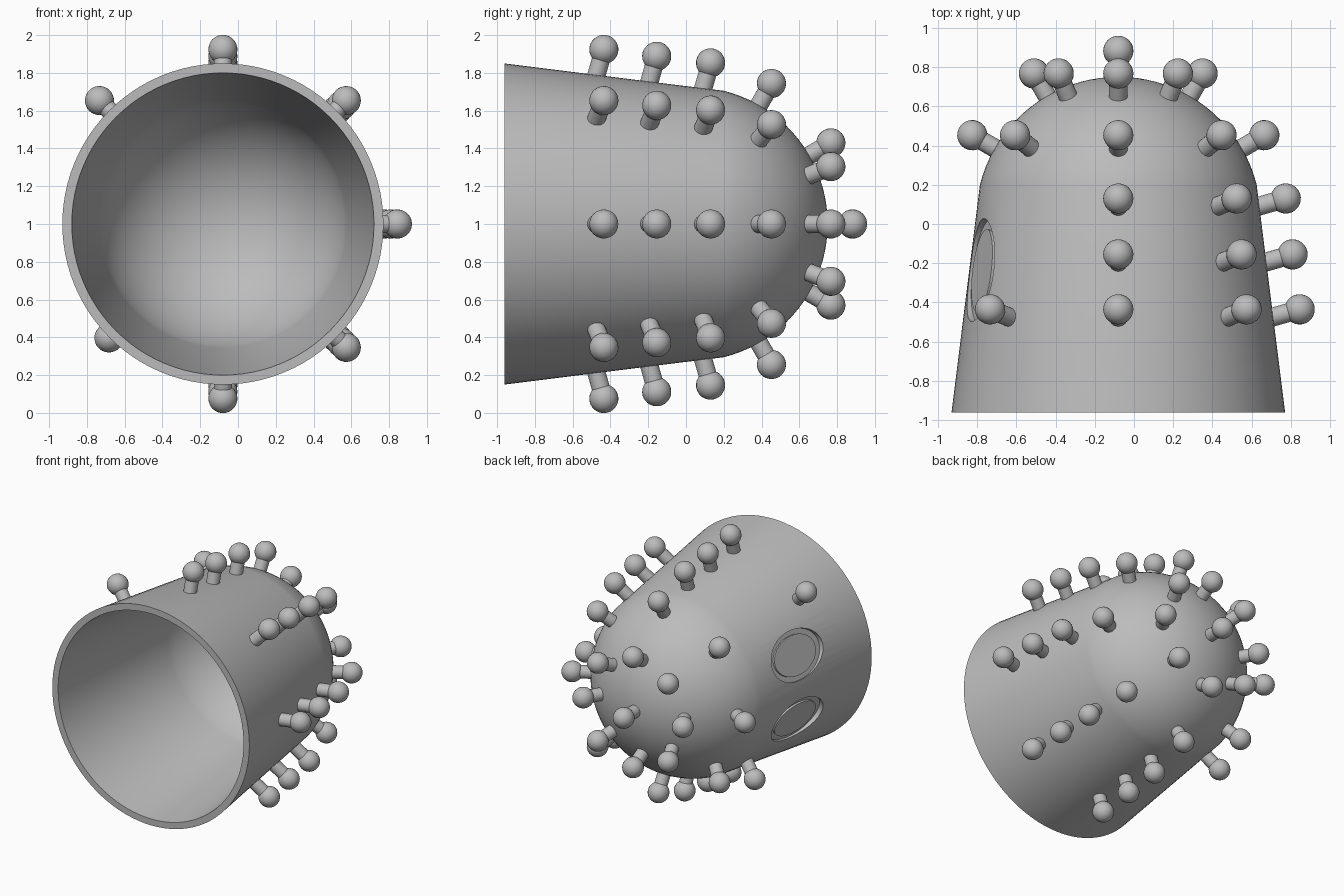
import bpy, bmesh
from math import sin, cos, tan, radians, pi
from mathutils import Vector, Matrix

cube = bpy.data.objects.get("Cube")
if cube:
    bpy.data.objects.remove(cube)

AXIS_X, AXIS_Z = -0.08, 1.0          # centre line of the cup, running along y
DOME_Y, DOME_R, WALL = 0.023, 0.727, 0.05
MOUTH_Y, MOUTH_R, JOIN_Y, JOIN_R = -0.96, 0.85, 0.2, 0.705
TAPER = (MOUTH_R - JOIN_R) / (JOIN_Y - MOUTH_Y)

grey = bpy.data.materials.new("plain grey")
grey.use_nodes = True
grey.diffuse_color = (0.5, 0.5, 0.5, 1)
grey.node_tree.nodes["Principled BSDF"].inputs["Base Color"].default_value = (0.5, 0.5, 0.5, 1)


def make_object(name, bm):
    bmesh.ops.recalc_face_normals(bm, faces=bm.faces)
    mesh = bpy.data.meshes.new(name)
    bm.to_mesh(mesh)
    bm.free()
    mesh.materials.append(grey)
    obj = bpy.data.objects.new(name, mesh)
    bpy.context.collection.objects.link(obj)
    return obj


def smooth(obj):
    bpy.ops.object.select_all(action='DESELECT')
    obj.select_set(True)
    bpy.context.view_layer.objects.active = obj
    bpy.ops.object.shade_smooth_by_angle(angle=radians(30))


def radial(angle):
    return Vector((cos(angle), 0, sin(angle)))


def place(angle, r, y):
    return Vector((AXIS_X, y, AXIS_Z)) + radial(angle) * r


# Hollow cup: outer and inner skins turned around the centre line
def dome(radius, steps=20):
    start = radians(14.1)
    arc = [start + (pi / 2 - start) * i / steps for i in range(steps + 1)]
    return [(radius * cos(a), DOME_Y + radius * sin(a)) for a in arc]


profile = dome(DOME_R)[::-1] + [(MOUTH_R, MOUTH_Y), (MOUTH_R - WALL, MOUTH_Y)] + dome(DOME_R - WALL)
bm = bmesh.new()
points = [bm.verts.new((AXIS_X + r, y, AXIS_Z)) for r, y in profile]
edges = [bm.edges.new(pair) for pair in zip(points, points[1:])]
bmesh.ops.spin(bm, geom=points + edges, cent=(AXIS_X, 0, AXIS_Z), axis=(0, 1, 0),
               angle=2 * pi, steps=96)
bmesh.ops.remove_doubles(bm, verts=bm.verts, dist=0.0005)
bmesh.ops.dissolve_degenerate(bm, edges=bm.edges, dist=0.0005)
cup = make_object("cup", bm)


# Oval recesses on the side, each holding a smaller flat oval plate
def oval(name, angle, scale, bottom, top):
    y = -0.235
    normal = (radial(angle) + Vector((0, TAPER, 0))).normalized()
    along = (Vector((0, 1, 0)) - normal * normal.y).normalized()
    side = normal.cross(along)
    frame = Matrix((along, side, normal)).transposed().to_4x4()
    centre = place(angle, MOUTH_R - TAPER * (y - MOUTH_Y), y) + normal * (bottom + top) / 2
    bm = bmesh.new()
    bmesh.ops.create_cone(bm, cap_ends=True, segments=48, radius1=1, radius2=1, depth=top - bottom)
    size = Matrix.Diagonal((0.265 * scale, 0.18 * scale, 1, 1))
    bm.transform(Matrix.Translation(centre) @ frame @ size)
    return make_object(name, bm)


for label, degrees in (("upper", 160.5), ("lower", 199.5)):
    angle = radians(degrees)
    cutter = oval(label + "_recess_cutter", angle, 1, -0.036, 0.1)
    cut = cup.modifiers.new(label + "_recess", 'BOOLEAN')
    cut.operation, cut.solver, cut.object = 'DIFFERENCE', 'EXACT', cutter
    cutter.hide_render = True
    cutter.hide_set(True)
    smooth(oval(label + "_oval_plate", angle, 0.8, -0.04, -0.022))

# Bake the cuts so that the smooth shading sees the final faces
bpy.context.view_layer.update()
baked = bpy.data.meshes.new_from_object(cup.evaluated_get(bpy.context.evaluated_depsgraph_get()))
cup.modifiers.clear()
cup.data = baked
for obj in [o for o in bpy.data.objects if o.name.endswith("cutter")]:
    bpy.data.objects.remove(obj)
smooth(cup)


# Pins: a short stem with a ball on its outer end
def pin(name, ball, direction, length):
    bm = bmesh.new()
    turn = direction.to_track_quat('Z', 'Y').to_matrix().to_4x4()
    bmesh.ops.create_cone(bm, cap_ends=True, segments=24, radius1=0.048, radius2=0.048, depth=length,
                          matrix=Matrix.Translation(ball - direction * length / 2) @ turn)
    bmesh.ops.create_uvsphere(bm, u_segments=24, v_segments=16, radius=0.077,
                              matrix=Matrix.Translation(ball) @ turn)
    smooth(make_object(name, bm))


# Rows along the wall, left out where the oval recesses sit
rows = [(-0.435, 0.924), (-0.155, 0.888), (0.13, 0.853)]
for spoke in range(8):
    angle = spoke * pi / 4
    for row, (y, r) in enumerate(rows):
        if spoke == 4 or (spoke == 3 and row > 0) or (spoke == 5 and row < 2):
            continue
        lean = (radial(angle) + Vector((0, tan(radians(16)), 0))).normalized()
        pin(f"wall_pin_{spoke}_{row}", place(angle, r, y), lean, 0.175)
    # Two rings on the dome, pointing straight out from its centre
    for tilt in (30, 60):
        t = radians(tilt)
        out = radial(angle) * cos(t) + Vector((0, sin(t), 0))
        pin(f"dome_pin_{spoke}_{tilt}", place(0, 0, DOME_Y) + out * 0.859, out, 0.16)

pin("tip_pin", place(0, 0, DOME_Y + 0.859), Vector((0, 1, 0)), 0.16)
